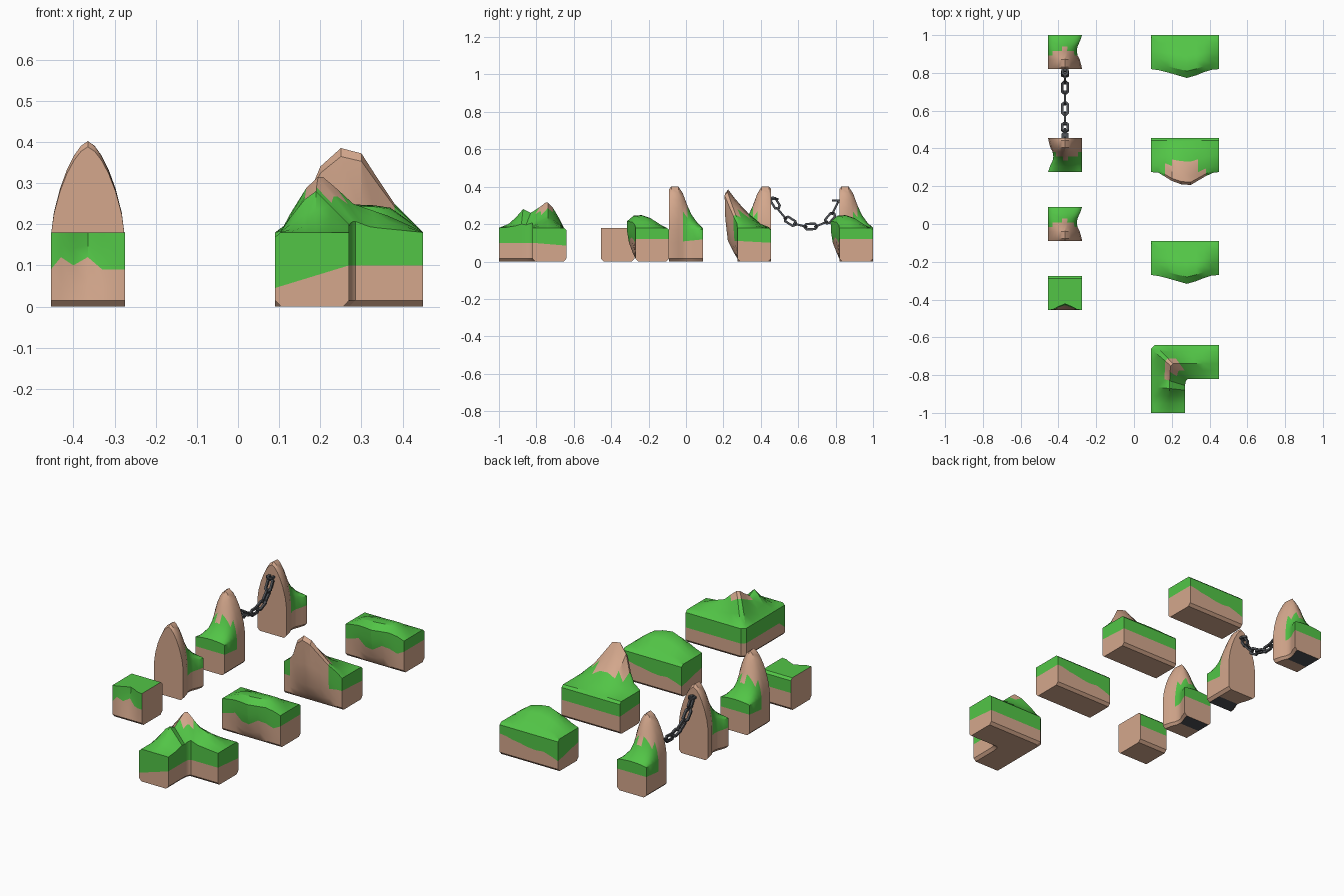
import bpy, bmesh, math
from mathutils import Vector, Matrix

if "Cube" in bpy.data.objects:
    bpy.data.objects.remove(bpy.data.objects["Cube"])


def material(name, rgb):
    m = bpy.data.materials.new(name)
    m.diffuse_color = (*rgb, 1)
    m.use_nodes = True
    m.node_tree.nodes["Principled BSDF"].inputs["Base Color"].default_value = m.diffuse_color
    return m


DIRT, GRASS, DARK = 0, 1, 2
MATS = [material("dirt", (0.66, 0.39, 0.265)),
        material("grass", (0.085, 0.56, 0.062)),
        material("dark_iron", (0.075, 0.08, 0.09))]


def finish(bm, name, angle=30):
    bmesh.ops.recalc_face_normals(bm, faces=bm.faces[:])
    me = bpy.data.meshes.new(name)
    bm.to_mesh(me)
    bm.free()
    ob = bpy.data.objects.new(name, me)
    bpy.context.collection.objects.link(ob)
    for m in MATS:
        me.materials.append(m)
    bpy.ops.object.select_all(action='DESELECT')
    bpy.context.view_layer.objects.active = ob
    ob.select_set(True)
    bpy.ops.object.shade_smooth_by_angle(angle=math.radians(angle))
    return ob


def loft(name, rings, gb, gf, paint):
    """Skin closed rings; end caps are split at ring points gb and gf."""
    bm = bmesh.new()
    vs = [[bm.verts.new(p) for p in r] for r in rings]
    n = len(rings[0])
    for i in range(len(vs) - 1):
        for k in range(n):
            j = (k + 1) % n
            f = bm.faces.new((vs[i][k], vs[i][j], vs[i + 1][j], vs[i + 1][k]))
            f.material_index = paint(i, k, f.calc_center_median())
    for i in (0, len(vs) - 1):
        up = bm.faces.new(vs[i][gb:gf + 1])
        low = bm.faces.new(vs[i][gf:] + vs[i][:gb + 1])
        up.material_index = paint(-1 - i, gb, up.calc_center_median())
        low.material_index = paint(-1 - i, 0, low.calc_center_median())
    return finish(bm, name)


def land(name, stations, prof, paint):
    """Stations: back point, front point, ridge height, bulge, back and front grass lines."""
    rings = []
    for back, front, h, bulge, gb, gf in stations:
        sec = [(0.08, 0), (0, 0.015), (0, gb), (0, 0.168)]
        sec += [(max(0.07, t * (1 + bulge)), 0.18 + (h - 0.18) * p) for t, p in prof]
        sec += [(1 + bulge * 0.95, gf + (0.18 + (h - 0.18) * prof[-1][1] - gf) * 0.5),
                (1 + bulge * 0.75, gf), (1 + bulge * 0.3, gf * 0.45),
                (1, 0.015), (0.92, 0)]
        b, f = Vector(back), Vector(front)
        rings.append([(*(b + (f - b) * u), z) for u, z in sec])
    n = len(rings[0])
    return loft(name, rings, 2, n - 4, lambda i, k, c: paint(i, 2 <= k < n - 4, k, c))


# Straight grassy banks (two alike)
XS = [0.09, 0.13, 0.18, 0.23, 0.28, 0.33, 0.37, 0.41, 0.45]
BANK_H = [.18, .20, .225, .24, .248, .246, .24, .212, .18]
BANK_B = [0, .03, .10, .18, .26, .18, .09, .02, 0]
BANK_G = [.10, .11, .13, .10, .10, .13, .12, .10, .12]
BANK_K = [.06, .075, .09, .085, .09, .10, .105, .115, .12]
BANK_P = [(0, 0), (.22, .25), (.48, .8), (.66, 1), (.84, .95), (1, .5)]
for name, y in (("bank_back", 0.82), ("bank_middle", -0.27)):
    st = [((x, y + .18), (x, y), h, b, k, g)
          for x, h, b, g, k in zip(XS, BANK_H, BANK_B, BANK_G, BANK_K)]
    land(name, st, BANK_P, lambda i, grass, k, c: GRASS if grass else DIRT)

# Bank with a leaning rock peak
PEAK_X = [.09, .13, .165, .20, .25, .30, .34, .38, .42, .45]
PEAK_H = [.18, .21, .255, .34, .385, .372, .31, .25, .21, .18]
PEAK_B = [0, .02, .14, .26, .36, .38, .25, .12, .02, 0]


def paint_peak(i, grass, k, c):
    rock = 0.145 < c.x < 0.37 and (c.z > 0.25 or c.y < 0.265)
    return GRASS if grass and not rock else DIRT


land("rock_peak_bank",
     [((x, .455), (x, .275), h, b, .10, .11) for x, h, b in zip(PEAK_X, PEAK_H, PEAK_B)],
     [(0, .02), (.22, .1), (.5, .38), (.65, .57), (.8, .78), (.94, 1), (1, .9)], paint_peak)

# Corner bank with two small rock tips
CORNER = [((.09, -1), (.27, -1), .18), ((.09, -.95), (.27, -.95), .20),
          ((.09, -.91), (.27, -.91), .235), ((.09, -.86), (.27, -.88), .28),
          ((.09, -.80), (.27, -.855), .26), ((.09, -.72), (.273, -.835), .29),
          ((.09, -.66), (.28, -.825), .315), ((.11, -.64), (.285, -.82), .315),
          ((.17, -.64), (.30, -.82), .285), ((.23, -.64), (.32, -.82), .25),
          ((.30, -.64), (.34, -.82), .235), ((.36, -.64), (.37, -.82), .22),
          ((.41, -.64), (.41, -.82), .20), ((.45, -.64), (.45, -.82), .18)]
land("corner_bank",
     [(b, f, h, 0, .045 if i == 0 else .085, .10) for i, (b, f, h) in enumerate(CORNER)],
     [(0, 0), (.2, .35), (.4, .8), (.55, 1), (.75, .65), (1, .2)],
     lambda i, grass, k, c: GRASS if grass and c.z < 0.262 else DIRT)

# Small flat-topped block with a hollow front
HOLLOW = [(-.455, 0, .09), (-.43, -.01, .12), (-.40, -.10, .10), (-.365, -.18, .12),
          (-.33, -.10, .09), (-.30, -.01, .09), (-.275, 0, .09)]
land("small_block", [((x, -.275), (x, -.455), .18, b, .10, g) for x, b, g in HOLLOW],
     [(0, 0), (.5, 0), (1, 0)],
     lambda i, grass, k, c: GRASS if grass and i >= 0 else DIRT)

# Tall rock end pieces: flat arched face at one end, grassy ramp behind
STEPS = [(0, .388, 0), (.012, .402, .002), (.05, .40, .012), (.073, .365, .024),
         (.097, .30, .028), (.12, .25, .024), (.15, .208, .01), (.18, .18, 0)]
ARCH = [0, .25, .5, .7, .85, .95]


def tall_rock(name, y, turn):
    rings = []
    for d, h, hollow in STEPS:
        half = [(.075, 0), (.09, .015), (.09, .10 + d * .1)]
        half += [(.09 * (1 - t ** 1.5) ** .65, .17 + (h - .17) * t) for t in ARCH]
        ring = [(-w, z) for w, z in half] + [(0, h)]
        ring += [(w * (1 - hollow / .09), z) for w, z in reversed(half)]
        rings.append([(-.365 + turn * u, y + turn * (d - .09), z) for u, z in ring])
    n = len(rings[0])

    def paint(i, k, c):
        d = turn * (c.y - y) + .09
        if i < 0:
            return GRASS if i < -1 and 0 < k else DIRT
        if k == n - 1:
            return DARK if d > .085 else DIRT
        side = abs(c.x + .365) > .05
        return GRASS if 2 <= k < n - 3 and d > (.07 if side else .105) and c.z < .265 else DIRT
    loft(name, rings, 2, n - 3, paint)


tall_rock("tall_rock_back", .91, 1)
tall_rock("tall_rock_middle", .365, -1)
tall_rock("tall_rock_front", 0, 1)


# Iron chain hanging between two tall rocks
def link(name, centre, direction, roll, length=.076, width=.04, bar=.0055):
    bm = bmesh.new()
    a, b, c = length / 2 - bar, width / 2 - bar, .011
    path = [(a, b - c), (a - c, b), (c - a, b), (-a, b - c),
            (-a, c - b), (c - a, -b), (a - c, -b), (a, c - b)]
    rings = []
    for u, v in path:
        out = Vector((u / a, v / b)).normalized() * bar * 1.3
        rings.append([bm.verts.new((u + s * out.x, v + s * out.y, w * bar))
                      for s, w in ((-1, -1), (1, -1), (1, 1), (-1, 1))])
    for i in range(8):
        r, q = rings[i], rings[(i + 1) % 8]
        for k in range(4):
            bm.faces.new((r[k], r[(k + 1) % 4], q[(k + 1) % 4], q[k])).material_index = DARK
    x = Vector((0, *direction)).normalized()
    y = Vector((1, 0, 0))
    rot = Matrix((x, y, x.cross(y))).transposed().to_4x4()
    bm.transform(Matrix.Translation((-.365, *centre)) @ rot @ Matrix.Rotation(roll, 4, 'X'))
    finish(bm, name)


CHAIN = [(.477, .312), (.512, .255), (.558, .215), (.611, .194),
         (.667, .187), (.722, .199), (.77, .232), (.797, .285)]
for i, p in enumerate(CHAIN):
    q, r = CHAIN[max(i - 1, 0)], CHAIN[min(i + 1, len(CHAIN) - 1)]
    link(f"chain_link_{i + 1}", p, (r[0] - q[0], r[1] - q[1]), math.pi / 2 * ((i + 1) % 2))
# Staples set into the rock faces
link("staple_middle", (.462, .335), (1, 0), 0, .06, .036)
link("staple_back", (.813, .325), (1, 0), 0, .06, .036)
